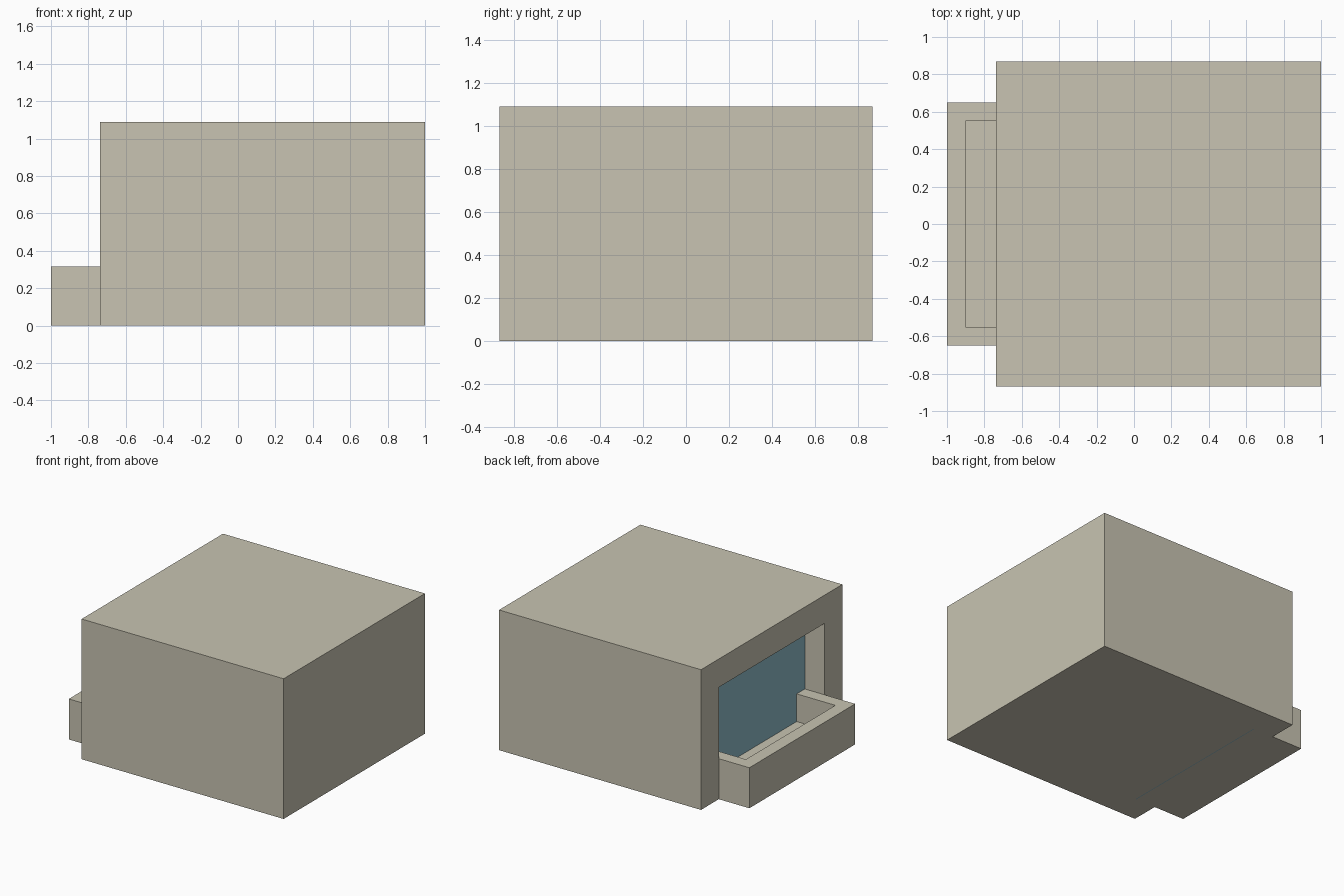
import bpy
import bmesh
from mathutils import Vector

if "Cube" in bpy.data.objects:
    bpy.data.objects.remove(bpy.data.objects["Cube"])


def material(name, rgb):
    mat = bpy.data.materials.new(name)
    mat.use_nodes = True
    mat.diffuse_color = (*rgb, 1)
    mat.node_tree.nodes["Principled BSDF"].inputs["Base Color"].default_value = (*rgb, 1)
    return mat


def box(name, low, high, mat=None):
    """Box between two opposite corners."""
    low, high = Vector(low), Vector(high)
    bm = bmesh.new()
    bmesh.ops.create_cube(bm, size=1)
    bmesh.ops.scale(bm, vec=high - low, verts=bm.verts)
    bmesh.ops.translate(bm, vec=(low + high) / 2, verts=bm.verts)
    mesh = bpy.data.meshes.new(name)
    bm.to_mesh(mesh)
    bm.free()
    obj = bpy.data.objects.new(name, mesh)
    bpy.context.collection.objects.link(obj)
    if mat:
        mesh.materials.append(mat)
    return obj


def cut(target, low, high):
    """Carve a box out of the target and discard the cutter."""
    cutter = box("cutter", low, high)
    cutter.hide_render = True
    mod = target.modifiers.new("cut", "BOOLEAN")
    mod.operation = "DIFFERENCE"
    mod.solver = "EXACT"
    mod.object = cutter
    bpy.context.view_layer.objects.active = target
    bpy.ops.object.modifier_apply(modifier=mod.name)
    bpy.data.objects.remove(cutter)


plaster = material("warm plaster", (0.578, 0.552, 0.445))
blue_glass = material("blue glass", (0.27, 0.49, 0.57))

HALF = 0.868          # half depth of the room
WALL_X = -0.737       # face of the wall with the opening
GLASS_X = -0.567      # face of the recessed window
OPEN_Y = 0.65         # half width of the opening and balcony
OPEN_Z = 0.87         # top of the opening
FLOOR_Z = 0.10
RAIL_Z = 0.315
RAIL = 0.10           # parapet thickness
PANE = 0.006
OVER = 0.2            # overshoot of the cutters

# Room block with a deep opening
room = box("room_block", (WALL_X, -HALF, 0), (1, HALF, 1.09), plaster)
cut(room, (WALL_X - OVER, -OPEN_Y, -OVER), (GLASS_X + PANE, OPEN_Y, OPEN_Z))

# Window pane filling the back of the opening
box("window_pane", (GLASS_X, -OPEN_Y, 0), (GLASS_X + PANE, OPEN_Y, OPEN_Z), blue_glass)

# Balcony tray: floor and solid parapet, running back to the window
balcony = box("balcony", (-1, -OPEN_Y, 0), (GLASS_X, OPEN_Y, RAIL_Z), plaster)
inner_y = OPEN_Y - RAIL
cut(balcony, (-1 + RAIL, -inner_y, FLOOR_Z), (GLASS_X + OVER, inner_y, RAIL_Z + OVER))
